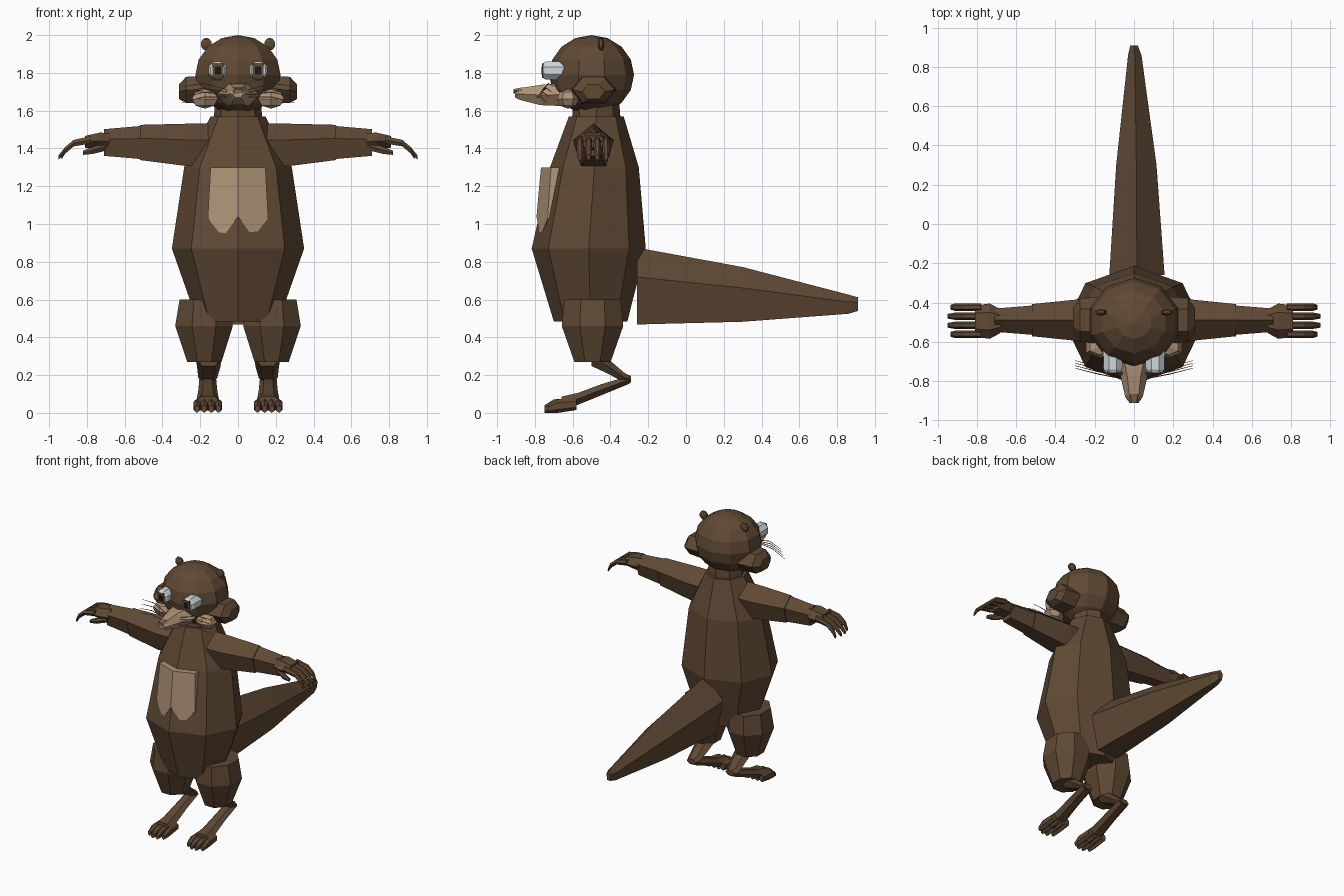
import bpy, bmesh, math


def material(name, rgb):
    m = bpy.data.materials.new(name)
    m.diffuse_color = (*rgb, 1)
    return m


FUR = material("brown fur", (0.115, 0.066, 0.034))
TAN = material("tan fur", (0.43, 0.295, 0.185))
NOSE = material("nose brown", (0.23, 0.135, 0.08))
WHITE = material("eye white", (0.62, 0.70, 0.72))
PUPIL = material("pupil black", (0.012, 0.009, 0.008))


def finish(bm, name, mat):
    bmesh.ops.recalc_face_normals(bm, faces=bm.faces)
    me = bpy.data.meshes.new(name)
    bm.to_mesh(me)
    bm.free()
    me.materials.append(mat)
    ob = bpy.data.objects.new(name, me)
    bpy.context.collection.objects.link(ob)
    return ob


def tube(name, stations, mat, n=6, axis="z", phase=0.0, s=1):
    """Loft polygon rings; a station is (x, y, z, half size a, half size b)."""
    bm = bmesh.new()
    rings = []
    for x, y, z, a, b in stations:
        ring = []
        for k in range(n):
            t = math.radians(phase) + 2 * math.pi * k / n
            u, v = a * math.cos(t), b * math.sin(t)
            d = {"x": (0, u, v), "y": (u, 0, v), "z": (u, v, 0)}[axis]
            ring.append(bm.verts.new((s * (x + d[0]), y + d[1], z + d[2])))
        rings.append(ring)
    for r0, r1 in zip(rings, rings[1:]):
        for k in range(n):
            j = (k + 1) % n
            bm.faces.new((r0[k], r0[j], r1[j], r1[k]))
    bm.faces.new(rings[0])
    bm.faces.new(rings[-1])
    return finish(bm, name, mat)


def ball(name, c, r, mat, seg=10, rings=8, s=1):
    bm = bmesh.new()
    bmesh.ops.create_uvsphere(bm, u_segments=seg, v_segments=rings, radius=1)
    for v in bm.verts:
        v.co = (s * (c[0] + r[0] * v.co.x), c[1] + r[1] * v.co.y, c[2] + r[2] * v.co.z)
    return finish(bm, name, mat)


# Torso and neck
tube("torso", [(0, -.505, .485, .215, .195), (0, -.515, .87, .35, .302),
               (0, -.485, 1.30, .285, .235), (0, -.475, 1.57, .145, .145)], FUR, 8)
tube("neck", [(0, -.475, 1.54, .13, .13), (0, -.475, 1.66, .12, .12)], FUR, 8)

# Chest patch with a zigzag lower edge, following the torso front
bm = bmesh.new()
cols = []
for x_top, x_low, z_low in ((-.145, -.16, 1.03), (-.07, -.08, .93), (0, 0, 1.04),
                            (.07, .08, .93), (.145, .16, 1.03)):
    col = []
    for x, z in ((x_top, 1.30), (x_low, z_low)):
        front = -.768 - .09 * (1.30 - z) + .37 * abs(x)
        for y in (front, front + .06):
            col.append(bm.verts.new((x, y, z)))
    cols.append(col)
for p, q in zip(cols, cols[1:]):
    for i, j in ((0, 2), (2, 3), (3, 1), (1, 0)):
        bm.faces.new((p[i], q[i], q[j], p[j]))
for c in (cols[0], cols[-1]):
    bm.faces.new((c[0], c[1], c[3], c[2]))
finish(bm, "chest_patch", TAN)

# Tail: ridged pentagon, tapering backwards
tube("tail", [(.015, -.26, .65, .148, .225), (.012, .30, .612, .108, .16),
              (.004, .86, .57, .036, .056), (0, .91, .572, .02, .04)],
     FUR, 5, "y", 90)

# Head and snout
ball("head", (0, -.50, 1.79), (.237, .225, .21), FUR, 10, 8)
tube("snout", [(0, -.66, 1.685, .115, .07), (0, -.77, 1.683, .07, .062),
               (0, -.88, 1.688, .045, .036), (0, -.905, 1.687, .028, .02)],
     TAN, 6, "y")
tube("nose", [(0, -.865, 1.71, .035, .016), (0, -.912, 1.702, .024, .014)],
     NOSE, 6, "y")

for s, side in ((1, "left"), (-1, "right")):
    # Face
    tube(side + "_cheek", [(.16, -.49, 1.71, .12, .085), (.275, -.49, 1.71, .112, .08),
                           (.312, -.49, 1.70, .06, .045)], FUR, 6, "x", 0, s)
    ball(side + "_whisker_pad", (.175, -.625, 1.663), (.08, .06, .052), TAN, 6, 4, s)
    ball(side + "_ear", (.168, -.45, 1.952), (.034, .018, .034), FUR, 6, 5, s)
    tube(side + "_eye", [(.108, -.64, 1.812, .053, .053), (.108, -.742, 1.812, .052, .052),
                         (.108, -.758, 1.812, .04, .042)], WHITE, 8, "y", 22.5, s)
    tube(side + "_iris", [(.106, -.755, 1.812, .042, .055), (.106, -.762, 1.812, .042, .055)],
         FUR, 4, "y", 45, s)
    tube(side + "_pupil", [(.106, -.76, 1.812, .022, .03), (.106, -.765, 1.812, .022, .03)],
         PUPIL, 4, "y", 45, s)
    for k in range(4):
        z = 1.672 + .012 * k
        tube(side + "_whisker", [(.05, -.79 + .01 * k, z, .003, .003),
                                 (.18, -.765 + .012 * k, z + .012 * k, .003, .003),
                                 (.30, -.735 + .013 * k, z - .03 + .016 * k, .0015, .0015)],
             NOSE, 3, "x", 90, s)

    # Arm, hand, fingers and thumb
    tube(side + "_upper_arm", [(.08, -.49, 1.406, .115, .126), (.27, -.49, 1.407, .113, .124),
                               (.52, -.49, 1.422, .086, .103)], FUR, 5, "x", 90, s)
    tube(side + "_forearm", [(.50, -.49, 1.422, .08, .098), (.71, -.49, 1.424, .062, .078)],
         FUR, 5, "x", 90, s)
    tube(side + "_palm", [(.68, -.495, 1.435, .06, .055), (.735, -.495, 1.44, .09, .05),
                          (.81, -.495, 1.435, .08, .036)], FUR, 6, "x", 0, s)
    for k in range(4):
        y = -.562 + .046 * k
        tip = .935 + (.015 if k in (1, 2) else 0)
        tube(side + "_finger", [(.78, y, 1.445, .02, .022), (.87, y, 1.428, .019, .02),
                                (.915, y, 1.39, .018, .02), (tip, y, 1.352, .012, .014)],
             FUR, 6, "x", 0, s)
    tube(side + "_thumb", [(.70, -.53, 1.41, .022, .025), (.77, -.56, 1.39, .02, .022),
                           (.82, -.565, 1.377, .012, .013)], FUR, 6, "x", 0, s)

    # Thigh, shin and foot
    tube(side + "_thigh", [(.18, -.495, .60, .14, .162), (.18, -.495, .46, .165, .176),
                           (.178, -.495, .27, .098, .104)], FUR, 8, "z", 22.5, s)
    tube(side + "_shin", [(.155, -.50, .30, .07, .06), (.155, -.41, .245, .062, .045),
                          (.16, -.325, .185, .05, .03), (.16, -.292, .178, .035, .02)],
         FUR, 6, "y", 0, s)
    tube(side + "_instep", [(.16, -.30, .175, .045, .024), (.16, -.45, .122, .05, .034),
                            (.16, -.57, .075, .058, .036), (.16, -.66, .05, .076, .042)],
         FUR, 6, "y", 0, s)
    for k in range(4):
        x = .16 + .038 * (k - 1.5)
        y = -.02 if k in (1, 2) else 0
        tube(side + "_toe", [(x, -.58, .045, .02, .03), (x, -.68 + y, .036, .022, .036),
                             (x, -.73 + y, .02, .015, .02)], FUR, 6, "y", 90, s)
